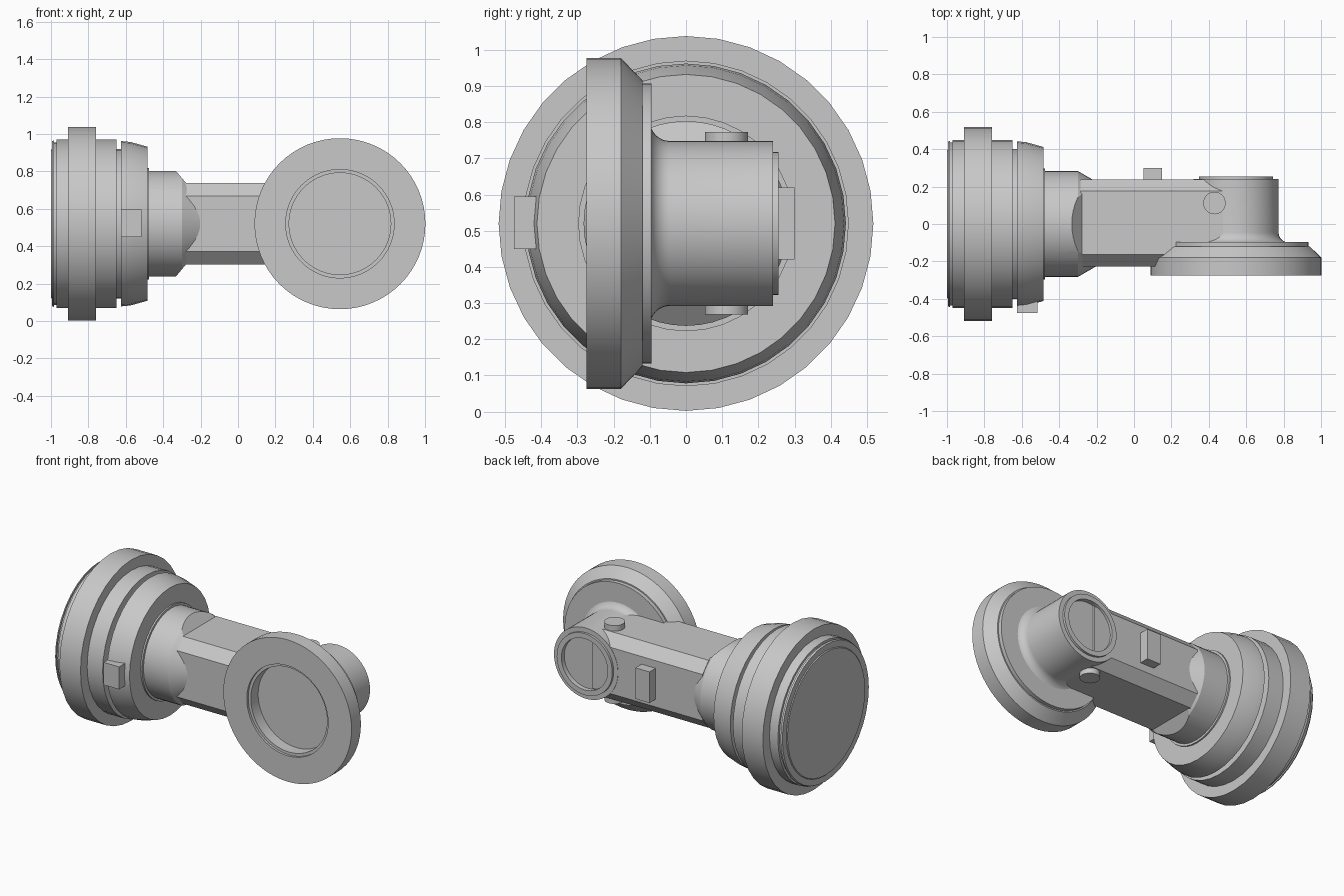
import bpy, bmesh, math
from mathutils import Vector

cube = bpy.data.objects.get("Cube")
if cube:
    bpy.data.objects.remove(cube, do_unlink=True)

grey = bpy.data.materials.new("plain grey")
grey.use_nodes = True
COLOR = (0.58, 0.58, 0.58, 1)
grey.diffuse_color = COLOR
grey.node_tree.nodes["Principled BSDF"].inputs["Base Color"].default_value = COLOR

CZ = 0.52       # height of the main axis
ELBOW_X = 0.545  # axis of the elbow barrel


def finish(name, bm, angle=30):
    bmesh.ops.recalc_face_normals(bm, faces=bm.faces)
    me = bpy.data.meshes.new(name)
    bm.to_mesh(me)
    bm.free()
    me.materials.append(grey)
    me.shade_smooth()
    me.set_sharp_from_angle(angle=math.radians(angle))
    obj = bpy.data.objects.new(name, me)
    bpy.context.collection.objects.link(obj)
    return obj


def lathe(axis, origin, profile, sides):
    """Turn (position, radius) points around an axis, capped at both ends."""
    bm = bmesh.new()
    o = Vector(origin)
    rings = []
    for p, r in profile:
        ring = []
        for i in range(sides):
            a = 2 * math.pi * i / sides
            c, s = r * math.cos(a), r * math.sin(a)
            v = {"x": (p, c, s), "y": (c, p, s), "z": (c, s, p)}[axis]
            ring.append(bm.verts.new(o + Vector(v)))
        rings.append(ring)
    for a, b in zip(rings, rings[1:]):
        for i in range(sides):
            j = (i + 1) % sides
            bm.faces.new((a[i], a[j], b[j], b[i]))
    bm.faces.new(rings[0])
    bm.faces.new(rings[-1])
    return bm


def box(name, lo, hi):
    bm = bmesh.new()
    bmesh.ops.create_cube(bm, size=1)
    for v in bm.verts:
        v.co = [a + (b - a) * (c + 0.5) for a, b, c in zip(lo, hi, v.co)]
    return finish(name, bm)


def chamfered_bar(name, x0, x1, y0, y1, half_z, cy, cz):
    """Eight-sided bar along x."""
    section = [(y0, -half_z + cz), (y0 + cy, -half_z), (y1 - cy, -half_z), (y1, -half_z + cz),
               (y1, half_z - cz), (y1 - cy, half_z), (y0 + cy, half_z), (y0, half_z - cz)]
    bm = bmesh.new()
    a, b = [[bm.verts.new((x, y, CZ + z)) for y, z in section] for x in (x0, x1)]
    for i in range(8):
        j = (i + 1) % 8
        bm.faces.new((a[i], a[j], b[j], b[i]))
    bm.faces.new(a)
    bm.faces.new(b)
    return finish(name, bm, 20)


# Large round head with band, groove and tapered front ring
head = [(-1.0, 0.395), (-0.995, 0.40), (-0.995, 0.44), (-0.985, 0.445), (-0.985, 0.435),
        (-0.97, 0.435), (-0.97, 0.45), (-0.91, 0.45), (-0.91, 0.518), (-0.76, 0.518),
        (-0.76, 0.45), (-0.65, 0.45), (-0.65, 0.40), (-0.625, 0.40), (-0.625, 0.442),
        (-0.575, 0.437), (-0.485, 0.412), (-0.485, 0.298), (-0.475, 0.298), (-0.475, 0.2)]
finish("round_head", lathe("x", (0, 0, CZ), head, 36))
box("head_latch", (-0.625, -0.475, 0.45), (-0.515, -0.39, 0.595))

# Neck: cone-ended cylinder with sloped flats above and below
neck = lathe("x", (0, 0, CZ), [(-0.5, 0.283), (-0.3, 0.283), (-0.2, 0.225)], 48)
for side in (1, -1):
    cut = bmesh.ops.bisect_plane(
        neck, geom=neck.verts[:] + neck.edges[:] + neck.faces[:],
        plane_co=(-0.28, 0, CZ + side * 0.22), plane_no=(0.06, 0, side * 0.05),
        clear_outer=True)
    rim = [e for e in neck.edges if e.is_boundary]
    bmesh.ops.holes_fill(neck, edges=rim)
finish("neck", neck)

# Handle bar, with a shallower length running into the elbow
chamfered_bar("handle_bar", -0.285, 0.265, -0.226, 0.238, 0.217, 0.062, 0.068)
chamfered_bar("handle_bar_end", 0.26, 0.5, -0.17, 0.238, 0.217, 0.062, 0.068)
box("handle_button", (0.05, 0.2, 0.42), (0.15, 0.3, 0.62))

# Elbow barrel: flared foot, rear rim and shallow recess
flare = [(-0.1 + 0.055 * math.sin(t), 0.285 - 0.055 * (1 - math.cos(t)) * 1.07)
         for t in [math.pi / 2 * i / 8 for i in range(9)]]
flare = [(-0.1 + 0.055 * (1 - math.cos(t)), 0.285 - 0.057 * math.sin(t))
         for t in [math.pi / 2 * i / 8 for i in range(9)]]
barrel = [(-0.15, 0.285)] + flare + [(0.24, 0.228), (0.24, 0.198), (0.255, 0.198),
                                     (0.255, 0.165), (0.225, 0.165)]
finish("elbow_barrel", lathe("y", (ELBOW_X, 0, CZ), barrel, 48))

# Front disc with sloped back edge and stepped recess
disc = [(-0.185, 0.272), (-0.26, 0.272), (-0.26, 0.29), (-0.275, 0.29), (-0.275, 0.457),
        (-0.18, 0.457), (-0.12, 0.395), (-0.12, 0.387), (-0.095, 0.387), (-0.095, 0.25)]
finish("front_disc", lathe("y", (ELBOW_X, 0, CZ), disc, 64))

# Pivot pin through the elbow
pin = lathe("z", (0.43, 0.112, 0), [(0.268, 0.06), (0.773, 0.06)], 32)
finish("pivot_pin", pin)
